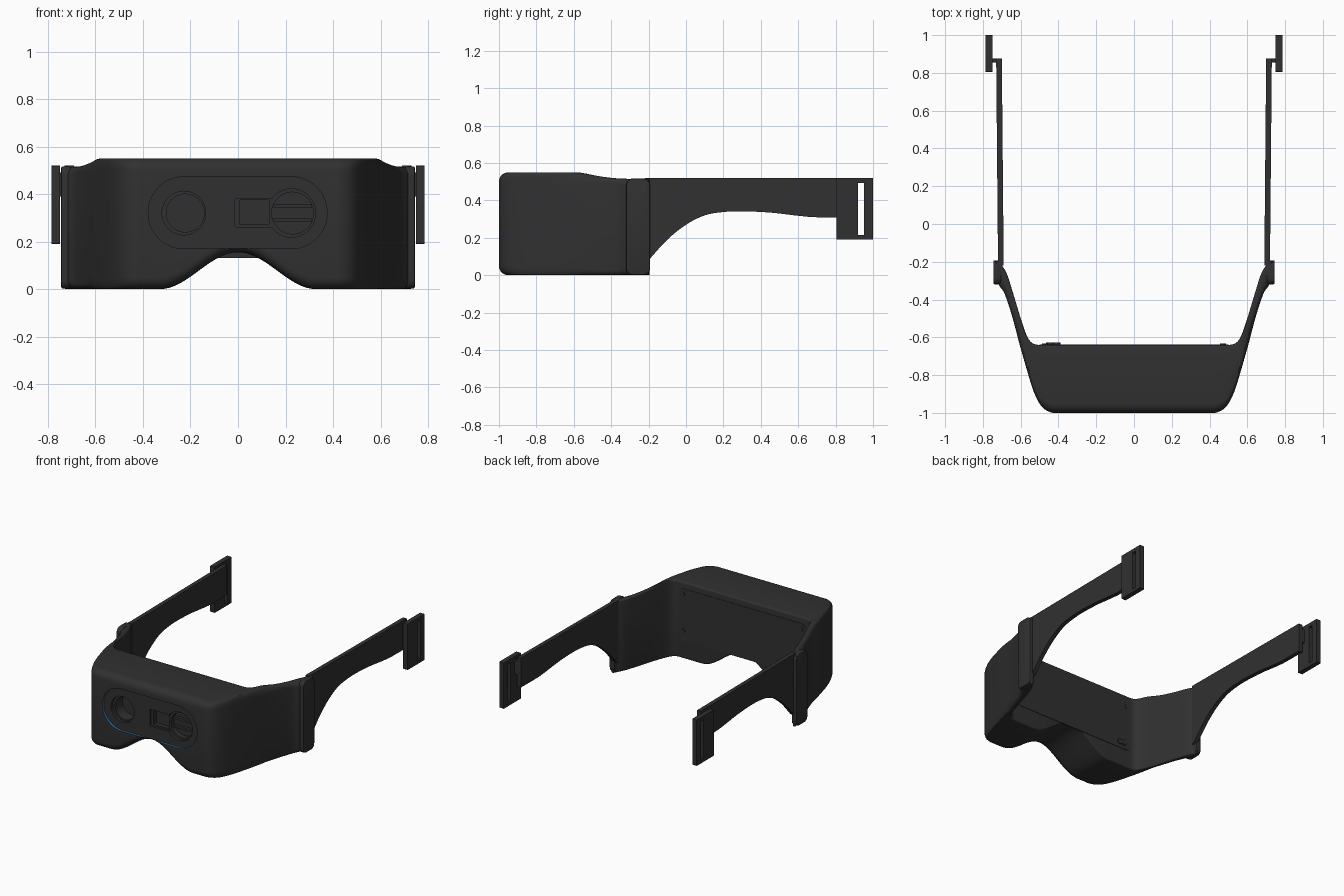
import bpy, bmesh, math
from mathutils import Vector, Matrix

if bpy.data.objects.get("Cube"):
    bpy.data.objects.remove(bpy.data.objects["Cube"])


def material(name, rgb):
    m = bpy.data.materials.new(name)
    m.use_nodes = True
    m.diffuse_color = (*rgb, 1)
    bsdf = next(n for n in m.node_tree.nodes if n.type == 'BSDF_PRINCIPLED')
    bsdf.inputs["Base Color"].default_value = (*rgb, 1)
    return m


CHARCOAL = material("charcoal", (0.03, 0.03, 0.03))
BLUE = material("blue", (0.03, 0.2, 0.5))


def finish(name, bm, smooth=True):
    bmesh.ops.recalc_face_normals(bm, faces=bm.faces)
    me = bpy.data.meshes.new(name)
    bm.to_mesh(me)
    bm.free()
    ob = bpy.data.objects.new(name, me)
    bpy.context.collection.objects.link(ob)
    me.materials.append(CHARCOAL)
    me.materials.append(BLUE)
    if smooth:
        shade(ob)
    return ob


def activate(ob):
    bpy.ops.object.select_all(action='DESELECT')
    ob.select_set(True)
    bpy.context.view_layer.objects.active = ob


def shade(ob):
    activate(ob)
    bpy.ops.object.shade_smooth_by_angle(angle=math.radians(35))


def prism(name, pts, axis, a, b, smooth=True):
    """Extrude a 2D profile along x (points are y,z) or y (points are x,z)."""
    def place(p, d):
        return (d, p[0], p[1]) if axis == 'x' else (p[0], d, p[1])
    bm = bmesh.new()
    lo, hi = ([bm.verts.new(place(p, d)) for p in pts] for d in (a, b))
    n = len(pts)
    bm.faces.new(lo)
    bm.faces.new(hi)
    for i in range(n):
        j = (i + 1) % n
        bm.faces.new((lo[i], lo[j], hi[j], hi[i]))
    return finish(name, bm, smooth)


def rounded(u0, u1, v0, v1, r, seg=8):
    """Rounded rectangle profile; r equal to half the height gives a stadium."""
    pts = []
    corners = ((u1 - r, v1 - r), (u0 + r, v1 - r), (u0 + r, v0 + r), (u1 - r, v0 + r))
    for k, (u, v) in enumerate(corners):
        for i in range(seg + 1):
            t = (k + i / seg) * math.pi / 2
            pts.append((u + r * math.cos(t), v + r * math.sin(t)))
    return pts


def circle(u, v, r, n=40):
    return [(u + r * math.cos(math.tau * i / n), v + r * math.sin(math.tau * i / n))
            for i in range(n)]


def spline(pts, steps):
    """Catmull-Rom curve through the points."""
    p = [Vector(q) for q in pts]
    p = [2 * p[0] - p[1]] + p + [2 * p[-1] - p[-2]]
    out = []
    for a, b, c, d in zip(p, p[1:], p[2:], p[3:]):
        for i in range(steps):
            t = i / steps
            out.append(0.5 * (2 * b + (c - a) * t + (2 * a - 5 * b + 4 * c - d) * t * t
                              + (3 * b - a - 3 * c + d) * t ** 3))
    return out + [p[-2]]


def cut(target, cutter):
    cutter.hide_render = True
    activate(target)
    mod = target.modifiers.new("cut", 'BOOLEAN')
    mod.operation = 'DIFFERENCE'
    mod.solver = 'EXACT'
    mod.object = cutter
    bpy.ops.object.modifier_apply(modifier=mod.name)
    bpy.data.objects.remove(cutter)


# Visor shell: rounded sections swept around the matching outer and inner paths
outer = [(0, -1), (.2, -1), (.38, -1), (.44, -.997), (.49, -.965), (.53, -.89), (.565, -.78),
         (.605, -.64), (.645, -.49), (.685, -.37), (.72, -.31), (.735, -.2)]
inner = [(0, -.64), (.2, -.64), (.38, -.64), (.46, -.64), (.52, -.638), (.55, -.62),
         (.57, -.585), (.59, -.53), (.615, -.45), (.645, -.35), (.675, -.26), (.715, -.195)]


def both_sides(path):
    half = spline(path, 9)
    return [Vector((-p.x, p.y)) for p in reversed(half[1:])] + half


def section(o, i):
    thick = (o - i).length
    d = (i - o) / thick
    x = min(abs(o.x), .33)
    zb = .155 * math.cos(math.pi * x / .66) ** 2
    t = min(max((o.y + .75) / .45, 0), 1)
    zt = .55 - .035 * t * t * (3 - 2 * t)
    ro, ri = min(.05, thick * .6), min(.012, thick * .2)
    corners = ((ro, zb + ro, ro, 2), (thick - ri, zb + ri, ri, 3),
               (thick - ri, zt - ri, ri, 0), (ro, zt - ro, ro, 1))
    for s, z, r, k in corners:
        for n in range(6):
            a = (k + n / 5) * math.pi / 2
            q = o + d * (s + r * math.cos(a))
            yield (q.x, q.y, z + r * math.sin(a))


bm = bmesh.new()
rings = [[bm.verts.new(p) for p in section(o, i)]
         for o, i in zip(both_sides(outer), both_sides(inner))]
for a, b in zip(rings, rings[1:]):
    for i in range(len(a)):
        j = (i + 1) % len(a)
        bm.faces.new((a[i], a[j], b[j], b[i]))
bm.faces.new(rings[0])
bm.faces.new(rings[-1])
visor = finish("visor_shell", bm, False)

# Sensor recess with a blue rim wall, then the camera openings inside it
recess = prism("recess_cutter", rounded(-.378, .375, .17, .473, .15, 14), 'y', -1.1, -.985, False)
for f in recess.data.polygons:
    f.material_index = 0 if abs(f.normal.y) > .5 else 1
cut(visor, recess)
for pts, depth in ((circle(-.228, .32, .092), .035), (circle(-.222, .32, .08), .12),
                   (rounded(-.012, .16, .26, .38, .006), .03),
                   (rounded(.008, .13, .272, .375, .004), .06),
                   (circle(.225, .32, .102), .035), (circle(.23, .32, .088), .07)):
    cut(visor, prism("opening_cutter", pts, 'y', -1.1, -1 + depth, False))
shade(visor)

# Slats across the round sensor opening
for z in (.29, .35):
    prism("sensor_slat", rounded(.15, .31, z - .008, z + .008, .003), 'y', -.95, -.925)

# Rear cover plate with screws and a small double button
prism("rear_cover", rounded(-.5, .5, .13, .505, .03), 'y', -.645, -.637)
for sx in (-1, 1):
    for z in (.465, .2):
        prism("cover_screw", circle(sx * .47, z, .016, 20), 'y', -.64, -.633)
for x in (-.445, -.41):
    prism("rear_button", circle(x, .175, .02, 20), 'y', -.64, -.628)

# Side pads, arms and strap clips, mirrored left and right
curve = [(-.2, .08), (-.1, .19), (0, .27), (.1, .32), (.2, .338), (.3, .342),
         (.45, .335), (.6, .318), (.7, .31), (.875, .31)]
arm_profile = [(-.22, .52), (-.22, .07)] + [tuple(p) for p in spline(curve, 5)] + [(.875, .52)]

for side, s in (("left", 1), ("right", -1)):
    pad = prism(side + "_pad", rounded(-.32, -.192, .002, .517, .035), 'x', s * .703, s * .745, False)
    activate(pad)
    bev = pad.modifiers.new("soft_edges", 'BEVEL')
    bev.width = .008
    bev.segments = 2
    bev.limit_method = 'ANGLE'
    bpy.ops.object.modifier_apply(modifier=bev.name)
    shade(pad)

    arm = prism(side + "_arm", arm_profile, 'x', s * .69, s * .72)
    for v in arm.data.vertices:
        v.co.x += s * .009 * (v.co.y + .2)

    prism(side + "_clip_bridge", rounded(.855, .875, .39, .49, .004), 'x', s * .71, s * .755)
    clip = prism(side + "_strap_clip", rounded(.805, 1, .19, .52, .003), 'x', s * .75, s * .785, False)
    cut(clip, prism("slot_cutter", rounded(.92, .952, .215, .493, .002), 'x', s * .6, s * .9, False))
    shade(clip)
